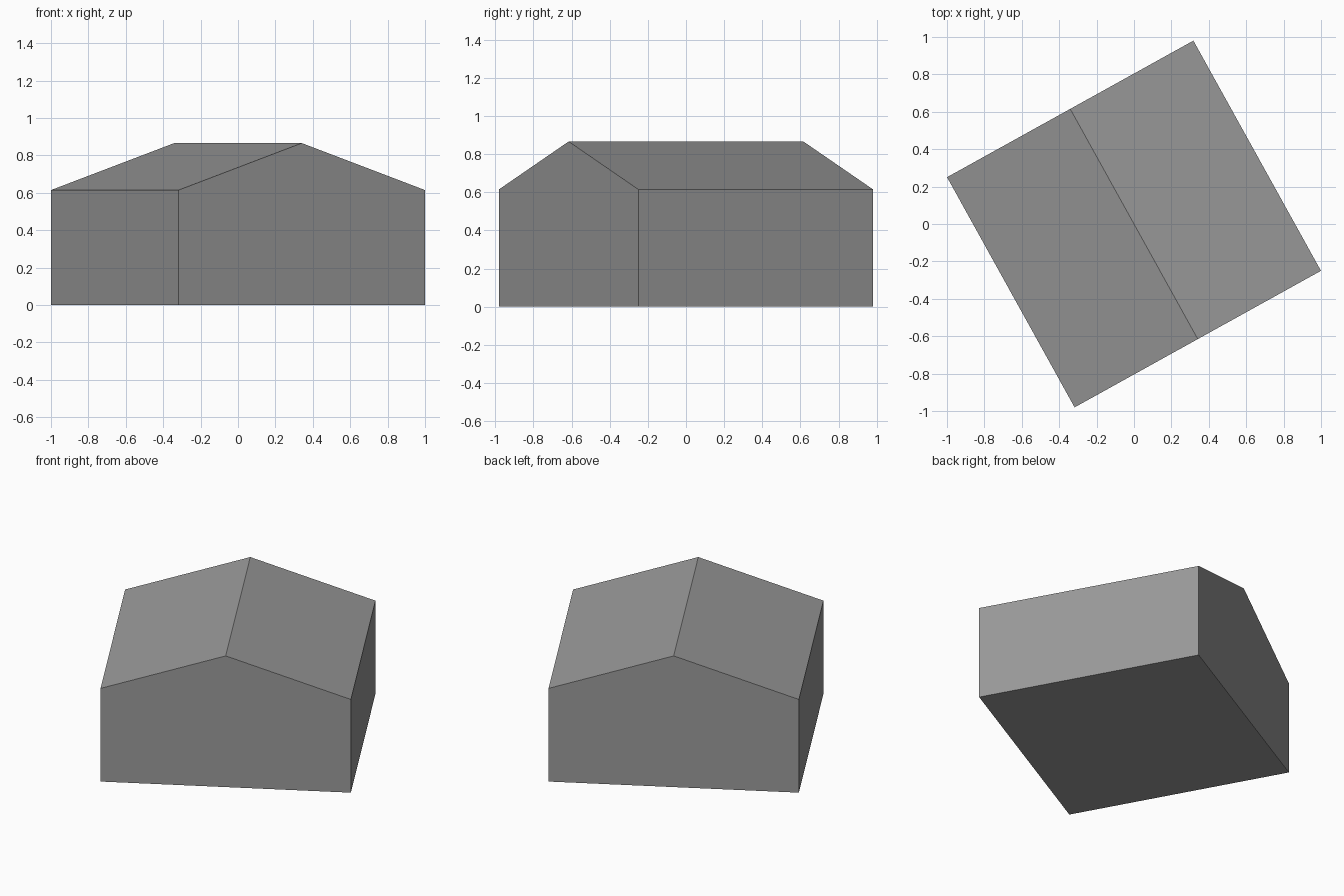
import bpy, bmesh, math
from mathutils import Matrix

if "Cube" in bpy.data.objects:
    bpy.data.objects.remove(bpy.data.objects["Cube"], do_unlink=True)

WIDTH, DEPTH = 1.506, 1.407
EAVES, RIDGE = 0.615, 0.866
TURN = math.radians(29)

# Plain grey for walls and roof
grey = bpy.data.materials.new("plain grey")
grey.use_nodes = True
colour = (0.32, 0.32, 0.32, 1)
grey.diffuse_color = colour
grey.node_tree.nodes["Principled BSDF"].inputs["Base Color"].default_value = colour

# Gable profile, extruded along the ridge
w = WIDTH / 2
profile = [(-w, 0), (w, 0), (w, EAVES), (0, RIDGE), (-w, EAVES)]
bm = bmesh.new()
gable = bm.faces.new([bm.verts.new((x, -DEPTH / 2, z)) for x, z in profile])
back = bmesh.ops.extrude_face_region(bm, geom=[gable], use_keep_orig=True)
moved = [v for v in back["geom"] if isinstance(v, bmesh.types.BMVert)]
bmesh.ops.translate(bm, verts=moved, vec=(0, DEPTH, 0))
bmesh.ops.recalc_face_normals(bm, faces=bm.faces)

# Turn the building on its plot
bmesh.ops.transform(bm, matrix=Matrix.Rotation(TURN, 4, "Z"), verts=bm.verts)
mesh = bpy.data.meshes.new("gabled_building")
bm.to_mesh(mesh)
bm.free()
mesh.materials.append(grey)
building = bpy.data.objects.new("gabled_building", mesh)
bpy.context.collection.objects.link(building)
